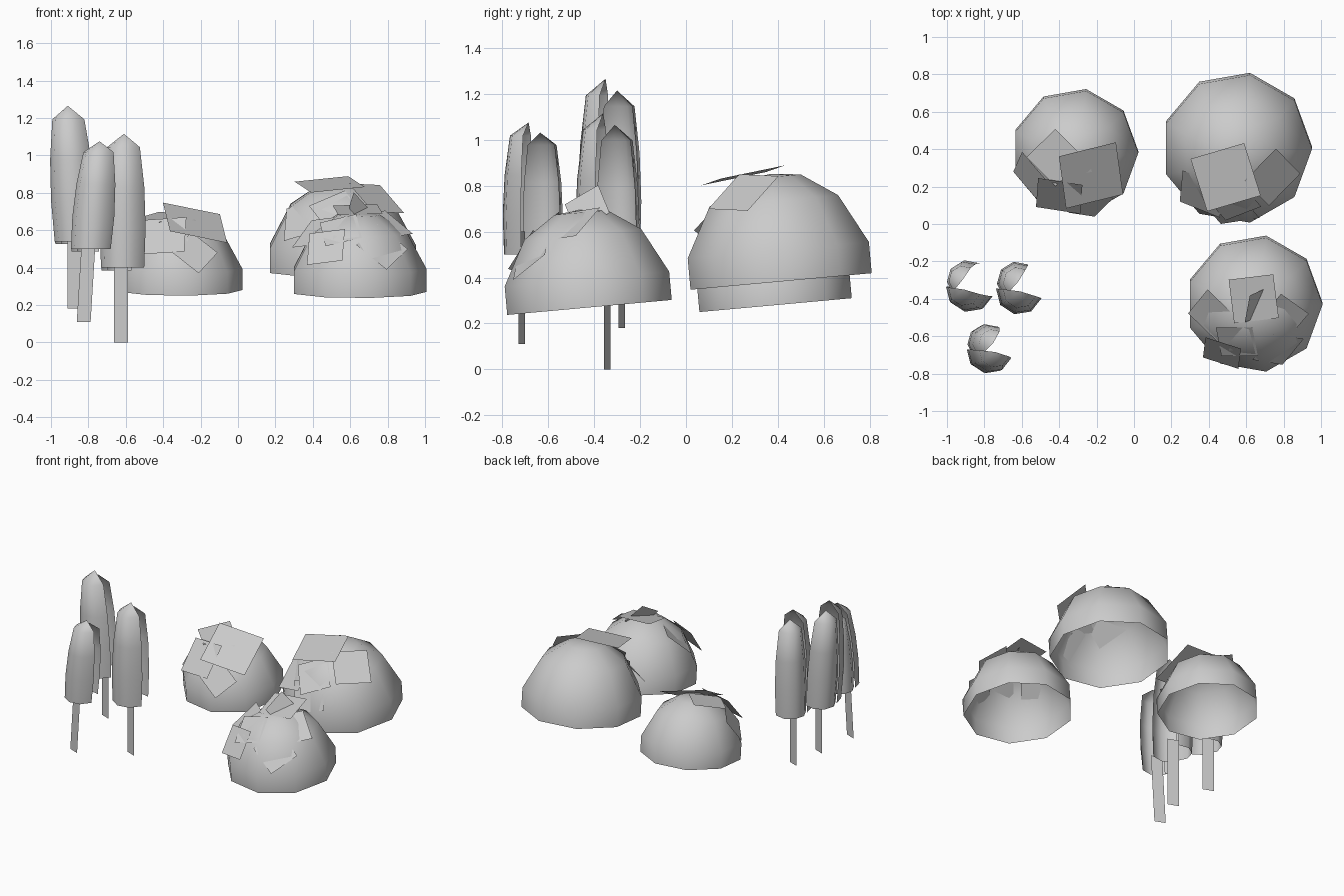
import bpy, bmesh
from math import radians, sin, cos
from mathutils import Matrix, Vector

if "Cube" in bpy.data.objects:
    bpy.data.objects.remove(bpy.data.objects["Cube"])


def finish(name, bm, smooth=True):
    bmesh.ops.remove_doubles(bm, verts=bm.verts, dist=0.0005)
    me = bpy.data.meshes.new(name)
    bm.to_mesh(me)
    bm.free()
    for p in me.polygons:
        p.use_smooth = smooth
    ob = bpy.data.objects.new(name, me)
    bpy.context.collection.objects.link(ob)
    return ob


def lathe(name, profile, a0, a1, segs, matrix):
    """Open surface of revolution over the angles a0..a1 (degrees)."""
    bm = bmesh.new()
    rows = []
    for r, z in profile:
        rows.append([bm.verts.new(matrix @ Vector((r * cos(a), r * sin(a), z)))
                     for a in (radians(a0 + (a1 - a0) * i / segs) for i in range(segs + 1))])
    for j in range(len(rows) - 1):
        for i in range(segs):
            quad = [rows[j][i], rows[j][i + 1], rows[j + 1][i + 1], rows[j + 1][i]]
            bm.faces.new(quad)
    return finish(name, bm)


DOME = [(1, 0), (1, .34), (.71, .875), (.32, 1.135), (0, 1.17)]
CROWN = [(.95, 0), (1, .3), (.93, .6), (.72, .9), (0, 1)]


def bush(name, x, y, z, r, leaves):
    # nine-sided open dome, tilted slightly forward
    m = Matrix.Translation((x, y, z)) @ Matrix.Rotation(radians(5.2), 4, 'X')
    lathe(name + "_dome", [(a * r, b * r) for a, b in DOME], 0, 360, 9, m)
    # flat square leaf cards: centre, facing, tilt, spin, size
    bm = bmesh.new()
    for lx, ly, lz, az, tilt, spin, size in leaves:
        lm = (Matrix.Translation((lx, ly, lz)) @ Matrix.Rotation(radians(az), 4, 'Z')
              @ Matrix.Rotation(radians(tilt), 4, 'X') @ Matrix.Rotation(radians(spin), 4, 'Z'))
        h = size / 2
        bm.faces.new([bm.verts.new(lm @ Vector((sx * h, sy * h, 0)))
                      for sx, sy in ((-1, -1), (1, -1), (1, 1), (-1, 1))])
    finish(name + "_leaves", bm, False)


bush("left_bush", -.315, .39, .28, .338, [
    (-.42, .355, .67, -30, 12, 75, .22),
    (-.23, .26, .64, 33, 31, -22, .32),
    (-.56, .26, .52, -60, 60, 20, .20),
    (-.40, .15, .57, -12, 50, 5, .24),
    (-.23, .10, .48, 18, 60, -45, .18)])
bush("large_bush", .55, .414, .383, .402, [
    (.49, .25, .845, -10, 12.5, 27, .30),
    (.74, .25, .77, 48, 39, -3, .24),
    (.36, .16, .66, -35, 50, 20, .24),
    (.53, .06, .58, 0, 65, 20, .22),
    (.53, .12, .70, 0, 48, 30, .22)])
bush("front_bush", .643, -.42, .27, .365, [
    (.64, -.40, .71, 0, 12, 7, .24),
    (.42, -.49, .59, -50, 42, 8, .22),
    (.79, -.51, .63, 40, 35, 12, .22),
    (.77, -.67, .51, 25, 55, 40, .21),
    (.47, -.69, .51, -22, 58, 8, .20),
    (.55, -.63, .60, -15, 42, 20, .20),
    (.66, -.43, .70, 60, 60, 35, .17)])


def tree(name, base, tip, r, rot, stem_foot):
    h = tip[2] - base[2]
    lean = Matrix.Identity(4)
    lean[0][2] = (tip[0] - base[0]) / h
    prof = [(a * r, b * h) for a, b in CROWN]
    # front half-shell
    m = Matrix.Translation(base) @ lean
    lathe(name + "_front_crown", prof, 185 + rot, 355 + rot, 4, m)
    # smaller shell set behind it, bulging to the back left
    back = Vector(base) + Vector((-.01, .05, -.015))
    m = Matrix.Translation(back) @ lean
    lathe(name + "_back_crown", [(a * .88, b * .95) for a, b in prof], 58, 228, 4, m)
    # flat strip stem
    bm = bmesh.new()
    top = Vector((base[0] - .01, stem_foot[1], base[2] + .1))
    foot = Vector(stem_foot)
    off = Vector((.037, -.014, 0))
    bm.faces.new([bm.verts.new(p) for p in (foot - off, foot + off, top + off, top - off)])
    finish(name + "_stem", bm, False)


tree("left_tree", (-.865, -.35, .54), (-.91, -.35, 1.265), .122, -12, (-.875, -.28, .18))
tree("front_tree", (-.785, -.685, .50), (-.74, -.685, 1.075), .115, -12, (-.825, -.715, .11))
tree("right_tree", (-.615, -.36, .40), (-.61, -.36, 1.115), .125, -12, (-.625, -.342, 0))
